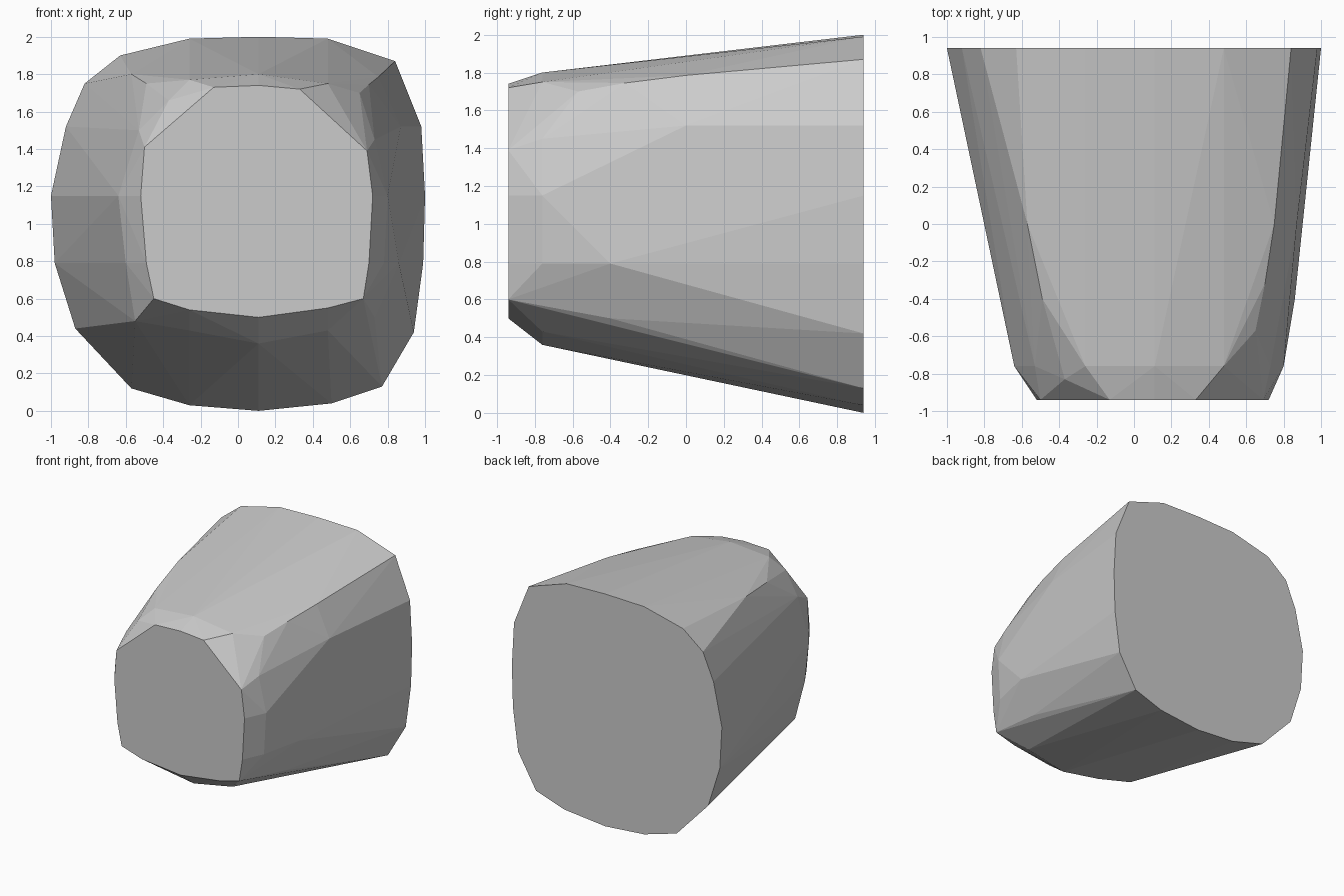
import bpy, bmesh

if "Cube" in bpy.data.objects:
    bpy.data.objects.remove(bpy.data.objects["Cube"])

# Back face outline (x, z), largest section
back = [(-.26, 1.99), (.11, 2), (.48, 1.99), (.84, 1.87), (.98, 1.52), (1, 1.15),
        (.99, .79), (.94, .42), (.77, .13), (.5, .04), (.11, 0), (-.26, .03),
        (-.57, .12), (-.87, .44), (-.98, .79), (-1, 1.15), (-.92, 1.52),
        (-.82, 1.75), (-.63, 1.9)]

# Bevel ring (x, z) just behind the front face
rim = [(-.26, 1.77), (.11, 1.8), (.48, 1.75), (.73, 1.45), (.8, 1.15), (.78, .79),
       (.48, .43), (.11, .36), (-.26, .43), (-.6, .79), (-.64, 1.15), (-.53, 1.5)]

# Front face outline (x, z), smallest section
front = [(-.13, 1.73), (.11, 1.74), (.33, 1.72), (.69, 1.39), (.72, 1.15), (.7, .79),
         (.67, .6), (.48, .55), (.11, .5), (-.26, .54), (-.45, .6), (-.49, .79),
         (-.52, 1.15), (-.5, 1.41)]

# Extra corners (x, y, z) along the bowed side creases
crease = [(.65, -.57, 1.7), (.7, -.32, 1.745), (.75, 0, 1.785),
          (-.49, -.4, 1.75), (-.57, 0, 1.8), (.86, -.4, .79), (.73, -.4, .5),
          (.87, 0, 1.52), (-.37, -.83, 1.66), (-.55, -.7, .48)]

# Tapered faceted body: convex skin around the sections
bm = bmesh.new()
for y, ring in ((.94, back), (-.76, rim), (-.94, front)):
    for x, z in ring:
        bm.verts.new((x, y, z))
for p in crease:
    bm.verts.new(p)
hull = bmesh.ops.convex_hull(bm, input=bm.verts[:])
unused = {g for g in hull["geom_interior"] + hull["geom_unused"]
          if isinstance(g, bmesh.types.BMVert)}
bmesh.ops.delete(bm, geom=list(unused), context='VERTS')
bmesh.ops.dissolve_limit(bm, angle_limit=.004, verts=bm.verts[:], edges=bm.edges[:])
bmesh.ops.recalc_face_normals(bm, faces=bm.faces[:])

mesh = bpy.data.meshes.new("tapered_block")
bm.to_mesh(mesh)
bm.free()
bpy.context.collection.objects.link(bpy.data.objects.new("tapered_block", mesh))
